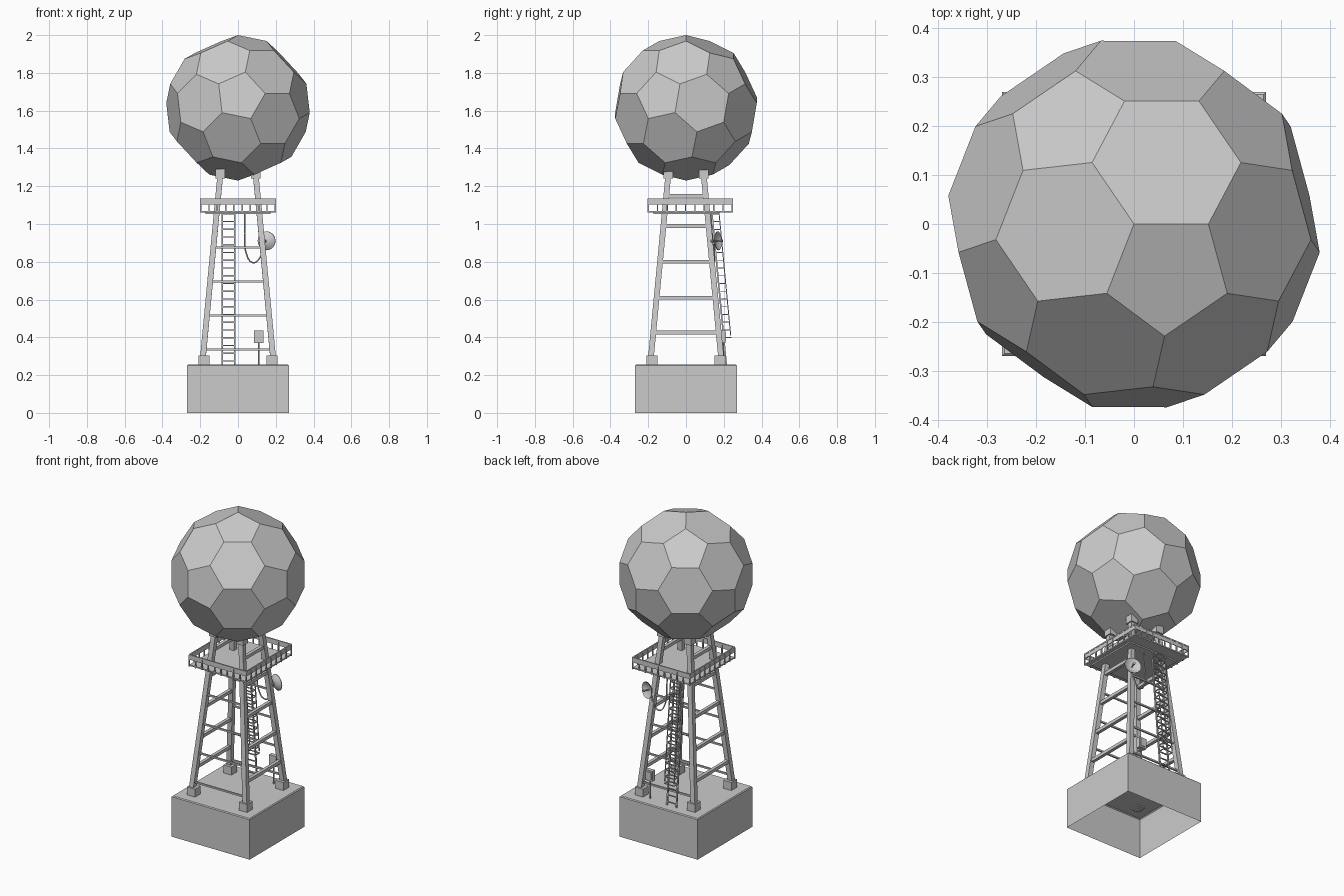
import bpy, bmesh, math
from mathutils import Vector, Matrix

if "Cube" in bpy.data.objects:
    bpy.data.objects.remove(bpy.data.objects["Cube"])


def finish(name, bm, smooth=False):
    me = bpy.data.meshes.new(name)
    bm.to_mesh(me)
    bm.free()
    ob = bpy.data.objects.new(name, me)
    bpy.context.collection.objects.link(ob)
    if smooth:
        bpy.context.view_layer.objects.active = ob
        ob.select_set(True)
        bpy.ops.object.shade_smooth_by_angle(angle=math.radians(40))
        ob.select_set(False)
    return ob


def box(bm, lo, hi):
    lo, hi = Vector(lo), Vector(hi)
    m = Matrix.Translation((lo + hi) / 2) @ Matrix.Diagonal((*(hi - lo), 1))
    return bmesh.ops.create_cube(bm, size=1, matrix=m)["verts"]


def beam(bm, p, q, w, sides=4):
    """Bar of width w from p to q: square for 4 sides, otherwise round."""
    p, q = Vector(p), Vector(q)
    d = (q - p).normalized()
    u = Vector((0, 1, 0)) if abs(d.x) > 0.9 else Vector((1, 0, 0))
    v = d.cross(u).normalized()
    u = v.cross(d)
    rot = Matrix((u, v, d)).transposed().to_4x4()
    m = Matrix.Translation((p + q) / 2) @ rot @ Matrix.Rotation(math.pi / sides, 4, "Z")
    r = w / 2 / math.cos(math.pi / sides)
    bmesh.ops.create_cone(bm, cap_ends=True, segments=sides, radius1=r, radius2=r,
                          depth=(q - p).length, matrix=m)


def leg_at(z):
    """Distance of a leg's axis from the centre planes at height z."""
    return 0.185 - 0.095 * (z - 0.3)


signs = [(x, y) for x in (-1, 1) for y in (-1, 1)]

# Dome: truncated icosahedron standing on a vertex
ico = bmesh.new()
bmesh.ops.create_icosphere(ico, subdivisions=1, radius=1)
pairs = [(a.co.copy(), b.co.copy()) for e in ico.edges
         for a, b in (e.verts, reversed(e.verts))]
ico.free()
bm = bmesh.new()
a0, b0 = pairs[0]
zax = (2 * a0 + b0).normalized()
xax = (b0 - zax * b0.dot(zax)).normalized()
frame = Matrix((xax, zax.cross(xax), zax))
turn = Matrix.Rotation(math.radians(124.3), 3, "Z") @ frame
for a, b in pairs:
    bm.verts.new(turn @ (2 * a + b).normalized() * 0.385 + Vector((0, 0, 1.615)))
bmesh.ops.convex_hull(bm, input=bm.verts)
bmesh.ops.dissolve_limit(bm, angle_limit=math.radians(3), verts=bm.verts, edges=bm.edges)
bmesh.ops.recalc_face_normals(bm, faces=bm.faces)
finish("dome", bm)

# Base block, open underneath, with softened top edges
bm = bmesh.new()
box(bm, (-0.27, -0.27, 0), (0.27, 0.27, 0.255))
bm.faces.ensure_lookup_table()
bmesh.ops.delete(bm, geom=[f for f in bm.faces if f.normal.z < -0.5], context="FACES_ONLY")
bmesh.ops.bevel(bm, geom=[e for e in bm.edges if all(v.co.z > 0.2 for v in e.verts)],
                offset=0.005, segments=1, affect="EDGES")
finish("base_block", bm)

# Legs with foot and head pads
legs, pads = bmesh.new(), bmesh.new()
for sx, sy in signs:
    lo, hi = leg_at(0.243), leg_at(1.27)
    beam(legs, (sx * lo, sy * lo, 0.243), (sx * hi, sy * hi, 1.27), 0.03)
    for z, h, w in ((0.248, 0.057, 0.028), (1.24, 0.05, 0.025)):
        c = 0.18 if z < 1 else 0.093
        box(pads, (sx * c - w, sy * c - w, z), (sx * c + w, sy * c + w, z + h))
finish("legs", legs)
finish("leg_pads", pads)

# Cross bars: heavy ones on the left and right, thin ones on front and back
side, front = bmesh.new(), bmesh.new()
for s in (-1, 1):
    for z in (0.425, 0.61, 0.80, 0.99, 1.15):
        c = leg_at(z)
        beam(side, (s * c, -c, z), (s * c, c, z), 0.02)
    for z in (0.335, 0.515, 0.695, 0.875):
        c = leg_at(z)
        beam(front, (-c, s * c, z), (c, s * c, z), 0.01)
finish("side_braces", side)
finish("front_back_braces", front)

# Platform floor with a smaller support plate below
X0, X1, Y0, Y1 = -0.197, 0.197, -0.2, 0.245
bm = bmesh.new()
box(bm, (X0, Y0, 1.062), (X1, Y1, 1.07))
box(bm, (-0.172, -0.172, 1.054), (0.172, 0.172, 1.062))
finish("platform", bm)

# Railing: upper band, top rail and posts
bm = bmesh.new()
corners = [Vector(c) for c in ((X0, Y0, 0), (X1, Y0, 0), (X1, Y1, 0), (X0, Y1, 0))]
for i, p in enumerate(corners):
    q = corners[(i + 1) % 4]
    t = Vector((0.002, 0.002, 0))
    lo = Vector((min(p.x, q.x), min(p.y, q.y), 1.102))
    hi = Vector((max(p.x, q.x), max(p.y, q.y), 1.13))
    box(bm, lo - t, hi + t)
    up = Vector((0, 0, 1.13))
    beam(bm, p + up, q + up, 0.008)
    for k in range(9):
        c = p.lerp(q, k / 9)
        beam(bm, c + Vector((0, 0, 1.06)), c + up, 0.007)
finish("railing", bm)

# Ladder leaning along the back of the legs, with a safety cage
bm = bmesh.new()
xl, xr = -0.083, -0.018


def lad(x, z, out=0.0):
    return (x, leg_at(z) + 0.024 + out, z)


for x in (xl, xr):
    beam(bm, lad(x, 0.255), lad(x, 1.065), 0.008)
    beam(bm, lad(x, 0.41, 0.038), lad(x, 1.065, 0.038), 0.005)
for k in range(20):
    z = 0.275 + k * 0.041
    beam(bm, lad(xl, z), lad(xr, z), 0.006)
    if z > 0.39:
        beam(bm, lad(xl, z, 0.038), lad(xr, z, 0.038), 0.005)
        for x in (xl, xr):
            beam(bm, lad(x, z), lad(x, z, 0.04), 0.005)
finish("ladder", bm)

# Dish antenna on the back right leg: spun shallow bowl
bm = bmesh.new()
profile = [(0, 0), (0.02, 0.003), (0.037, 0.010), (0.05, 0.02),
           (0.05, 0.016), (0.037, 0.006), (0.02, -0.002), (0, -0.005)]
vs = [bm.verts.new((r, 0, z)) for r, z in profile]
es = [bm.edges.new(p) for p in zip(vs, vs[1:])]
bmesh.ops.spin(bm, geom=vs + es, cent=(0, 0, 0), axis=(0, 0, 1),
               angle=math.tau, steps=20, use_duplicate=False)
bmesh.ops.remove_doubles(bm, verts=bm.verts, dist=0.0005)
bmesh.ops.recalc_face_normals(bm, faces=bm.faces)
beam(bm, (0, 0, 0), (0, 0, 0.038), 0.006, 8)
beam(bm, (0, 0, 0.034), (0, 0, 0.044), 0.014, 8)
beam(bm, (0, 0, -0.03), (0, 0, 0), 0.014, 8)
rot = Vector((0.35, 0.93, 0.05)).to_track_quat("Z", "Y").to_matrix().to_4x4()
bm.transform(Matrix.Translation((0.145, 0.153, 0.91)) @ rot)
finish("dish", bm, True)

# Cable hanging from the platform to the dish
cu = bpy.data.curves.new("dish_cable", "CURVE")
cu.dimensions = "3D"
cu.bevel_depth = 0.004
cu.bevel_resolution = 1
cu.resolution_u = 4
path = [(0.035, 0.13, 1.06), (0.037, 0.138, 0.95), (0.042, 0.143, 0.85),
        (0.08, 0.15, 0.795), (0.115, 0.15, 0.82), (0.14, 0.15, 0.9)]
sp = cu.splines.new("BEZIER")
sp.bezier_points.add(len(path) - 1)
for bp, co in zip(sp.bezier_points, path):
    bp.co = co
    bp.handle_left_type = bp.handle_right_type = "AUTO"
bpy.context.collection.objects.link(bpy.data.objects.new("dish_cable", cu))

# Control box on a thin post
bm = bmesh.new()
box(bm, (0.085, 0.185, 0.37), (0.135, 0.21, 0.435))
box(bm, (0.092, 0.21, 0.38), (0.128, 0.213, 0.425))
beam(bm, (0.11, 0.197, 0.25), (0.11, 0.197, 0.375), 0.008, 8)
finish("control_box", bm)
